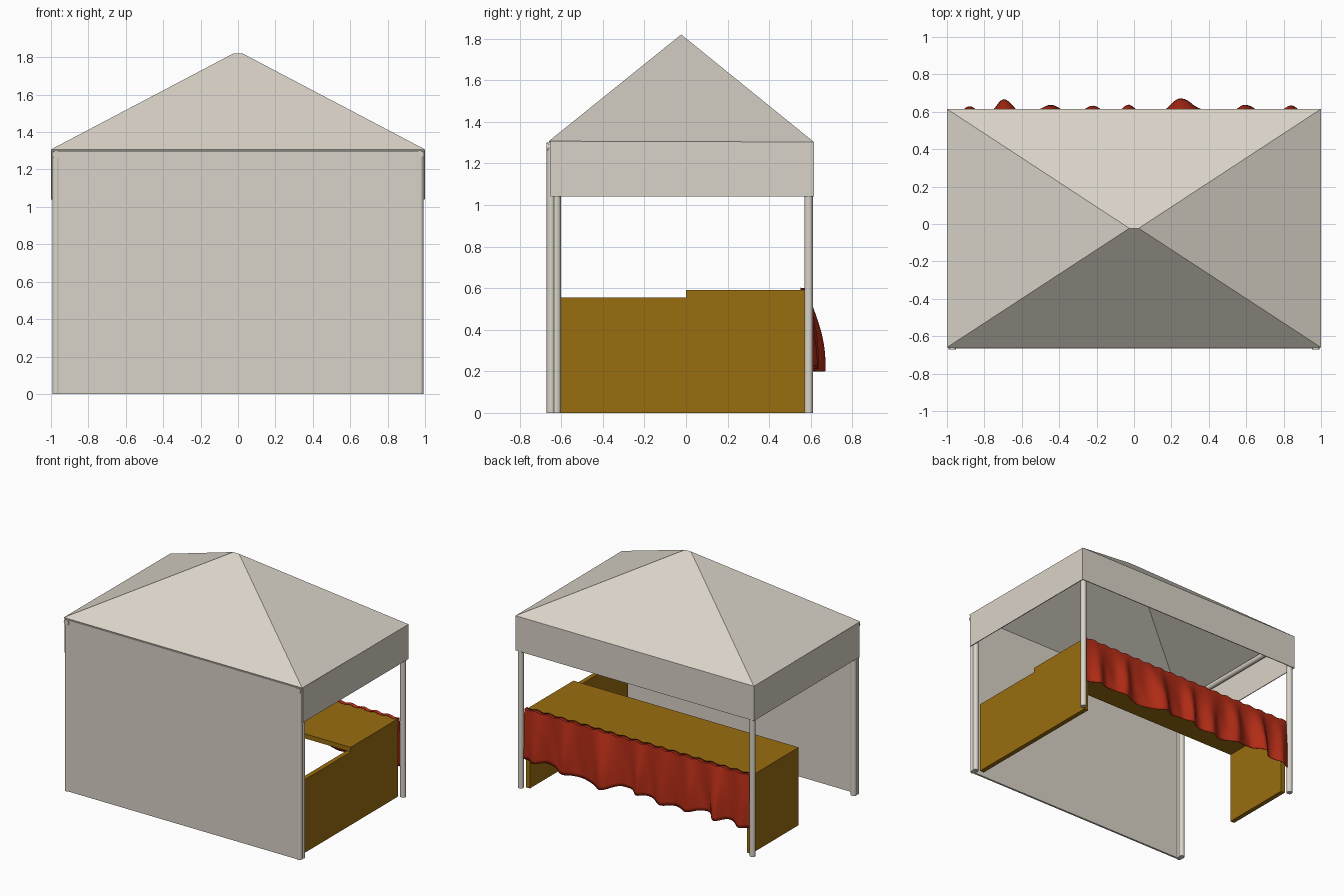
import bpy, bmesh, math

cube = bpy.data.objects.get("Cube")
if cube:
    bpy.data.objects.remove(cube, do_unlink=True)


def material(name, rgb):
    m = bpy.data.materials.new(name)
    m.use_nodes = True
    m.diffuse_color = (*rgb, 1)
    m.node_tree.nodes["Principled BSDF"].inputs["Base Color"].default_value = (*rgb, 1)
    return m


CANVAS = material("cream canvas", (0.70, 0.655, 0.58))
WOOD = material("brown wood", (0.32, 0.155, 0.005))
CLOTH = material("red cloth", (0.44, 0.025, 0.008))


def mesh_object(name, verts, faces, mat):
    mesh = bpy.data.meshes.new(name)
    mesh.from_pydata(verts, [], faces)
    mesh.materials.append(mat)
    obj = bpy.data.objects.new(name, mesh)
    bpy.context.collection.objects.link(obj)
    return obj


def box(name, x, y, z, mat):
    """Box between the (low, high) pairs on each axis."""
    bm = bmesh.new()
    bmesh.ops.create_cube(bm, size=1)
    for v in bm.verts:
        v.co = [(lo + hi) / 2 + c * (hi - lo) for c, (lo, hi) in zip(v.co, (x, y, z))]
    obj = mesh_object(name, [], [], mat)
    bm.to_mesh(obj.data)
    bm.free()
    return obj


def smooth(obj, angle):
    bpy.ops.object.select_all(action='DESELECT')
    obj.select_set(True)
    bpy.context.view_layer.objects.active = obj
    bpy.ops.object.shade_smooth_by_angle(angle=math.radians(angle))


def pole(name, centre, length, radius=0.021, along_y=False):
    bpy.ops.mesh.primitive_cylinder_add(
        vertices=24, radius=radius, depth=length, location=centre,
        rotation=(math.pi / 2 if along_y else 0, 0, 0))
    obj = bpy.context.object
    obj.name = name
    obj.data.materials.append(CANVAS)
    smooth(obj, 40)


def thicken(obj, amount, offset):
    mod = obj.modifiers.new("thickness", 'SOLIDIFY')
    mod.thickness = amount
    mod.offset = offset


# Hipped canvas roof with a very short ridge
FRONT, BACK, EAVE = -0.66, 0.615, 1.303
roof = mesh_object("roof", [
    (-1, FRONT, EAVE + 0.004), (1, FRONT, EAVE + 0.004), (1, BACK, EAVE), (-1, BACK, EAVE),
    (-0.025, -0.023, 1.82), (0.025, -0.023, 1.82)],
    [(0, 1, 5, 4), (1, 2, 5), (2, 3, 4, 5), (3, 0, 4)], CANVAS)
thicken(roof, 0.005, -1)

# Valances on the back and both sides
box("back_valance", (-1, 1), (BACK - 0.006, BACK), (1.04, EAVE), CANVAS)
for side, s in (("left", 1), ("right", -1)):
    box(side + "_valance", sorted((s, s * 0.994)), (-0.652, BACK), (1.04, EAVE), CANVAS)

# Full-height front wall
box("front_wall", (-0.96, 0.96), (-0.665, -0.65), (0, 1.3), CANVAS)

# Corner posts, wall edge poles and side rails
for side, s in (("left", 1), ("right", -1)):
    x = s * 0.972
    pole(side + "_front_post", (x, -0.622, 0.65), 1.3)
    pole(side + "_back_post", (x, 0.59, 0.645), 1.29)
    pole(side + "_wall_edge_pole", (x, -0.649, 0.65), 1.3)
    pole(side + "_top_rail", (x, -0.035, 1.28), 1.27, along_y=True)

# Counter on a long left panel and a short right panel
box("countertop", (-0.945, 0.945), (0, 0.57), (0.555, 0.59), WOOD)
box("left_side_panel", (0.91, 0.945), (-0.605, 0.57), (0, 0.555), WOOD)
box("right_side_panel", (-0.945, -0.91), (0, 0.57), (0, 0.555), WOOD)

# Draped cloth: (centre, depth, width) of each fold
FOLDS = [(-0.88, 0.035, 0.05), (-0.67, 0.068, 0.055), (-0.45, 0.046, 0.05),
         (-0.24, 0.036, 0.06), (-0.03, 0.046, 0.05), (0.28, 0.074, 0.08),
         (0.58, 0.046, 0.05), (0.83, 0.036, 0.06)]


def cloth_point(x, t):
    """Point on the cloth, t running from its top edge (0) to its hem (1)."""
    lean = x + 0.025 * math.sin(7 * x) * t
    fold = sum(d * math.exp(-((lean - c) / w) ** 2) for c, d, w in FOLDS)
    spread = math.sin(min(1, t * 1.15) * math.pi / 2)
    y = 0.578 + 0.012 * t + fold * spread * 1.05
    y += 0.004 * math.sin(41 * x + 5 * t) * t
    hem = 0.215 + 0.018 * math.sin(9 * x + 1) - 0.25 * (fold - 0.03)
    z = 0.594 + (hem - 0.594) * t + 0.005 * math.sin(60 * x) * (1 - t)
    return (x, y, z)


COLS, ROWS = 150, 14
verts, faces = [], []
for i in range(COLS + 1):
    x = -0.95 + 1.9 * i / COLS
    ruffle = 0.595 + 0.005 * math.sin(60 * x)
    verts.append((x, 0.55, ruffle))
    verts += [cloth_point(x, j / ROWS) for j in range(ROWS + 1)]
stride = ROWS + 2
for i in range(COLS):
    for j in range(ROWS + 1):
        a = i * stride + j
        faces.append((a, a + 1, a + stride + 1, a + stride))
cloth = mesh_object("counter_cloth", verts, faces, CLOTH)
thicken(cloth, 0.004, 0)
smooth(cloth, 50)
